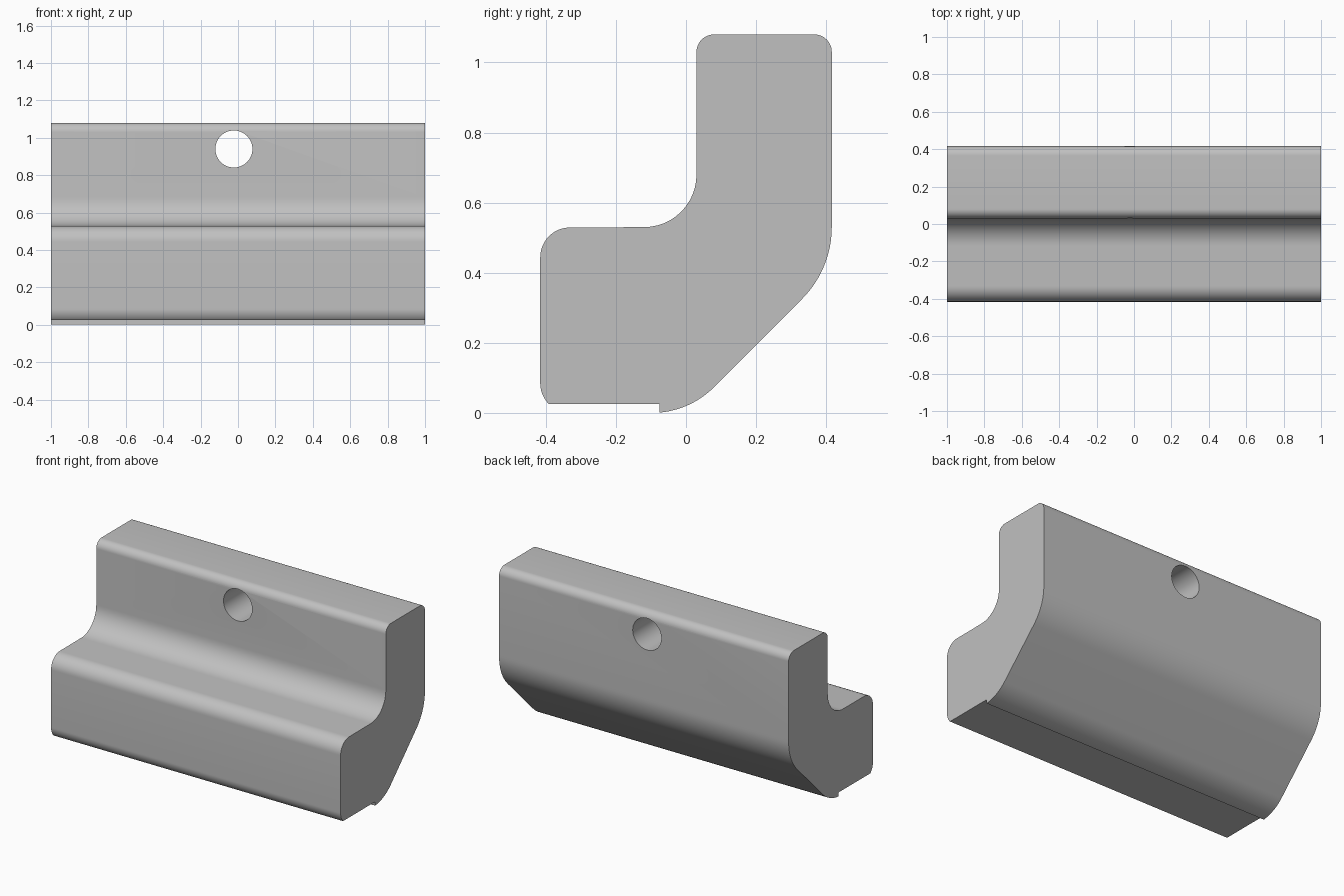
import bpy
import bmesh
from math import sin, cos, radians

cube = bpy.data.objects.get("Cube")
if cube:
    bpy.data.objects.remove(cube, do_unlink=True)

LENGTH = 2.0

grey = bpy.data.materials.new("plain grey")
grey.use_nodes = True
colour = (0.53, 0.53, 0.53, 1)
grey.diffuse_color = colour
grey.node_tree.nodes["Principled BSDF"].inputs["Base Color"].default_value = colour


def arc(y, z, r, start, end, steps=12):
    """Points along an arc in the y-z plane, angles in degrees."""
    angles = [radians(start + (end - start) * i / steps) for i in range(steps + 1)]
    return [(y + r * cos(a), z + r * sin(a)) for a in angles]


# Cross-section: rounded corners joined by straight runs
profile = (
    [(-0.075, 0.025)]
    + arc(-0.097, 0.25, 0.25, -85, -45)          # heel under the slope
    + arc(0.126, 0.53, 0.29, -45, 0)             # slope into the back
    + arc(0.366, 1.03, 0.05, 0, 90)              # top back edge
    + arc(0.08, 1.03, 0.05, 90, 180)             # top front edge
    + arc(-0.12, 0.68, 0.15, 0, -90)             # inner fillet
    + arc(-0.331, 0.444, 0.085, 90, 180)         # ledge front edge
    + arc(-0.331, 0.085, 0.085, 180, 225)        # lower front edge
)

# Bracket bar: the cross-section swept along x
bm = bmesh.new()
end_face = bm.faces.new([bm.verts.new((-LENGTH / 2, y, z)) for y, z in profile])
swept = bmesh.ops.extrude_face_region(bm, geom=[end_face], use_keep_orig=True)
moved = [v for v in swept["geom"] if isinstance(v, bmesh.types.BMVert)]
bmesh.ops.translate(bm, verts=moved, vec=(LENGTH, 0, 0))
bmesh.ops.recalc_face_normals(bm, faces=bm.faces)
mesh = bpy.data.meshes.new("bracket_bar")
bm.to_mesh(mesh)
bm.free()
mesh.materials.append(grey)
bar = bpy.data.objects.new("bracket_bar", mesh)
bpy.context.collection.objects.link(bar)

# Screw hole through the upright
bpy.ops.mesh.primitive_cylinder_add(vertices=48, radius=0.099, depth=1,
                                    location=(-0.022, 0.22, 0.94),
                                    rotation=(radians(90), 0, 0))
cutter = bpy.context.object
cutter.name = "hole_cutter"
cutter.data.materials.append(grey)

cut = bar.modifiers.new("screw_hole", "BOOLEAN")
cut.operation = "DIFFERENCE"
cut.solver = "EXACT"
cut.object = cutter

# Apply the cut, then remove the cutter
bpy.ops.object.select_all(action="DESELECT")
bar.select_set(True)
bpy.context.view_layer.objects.active = bar
bpy.ops.object.modifier_apply(modifier=cut.name)
bpy.data.objects.remove(cutter, do_unlink=True)
bpy.ops.object.shade_smooth_by_angle(angle=radians(30))
